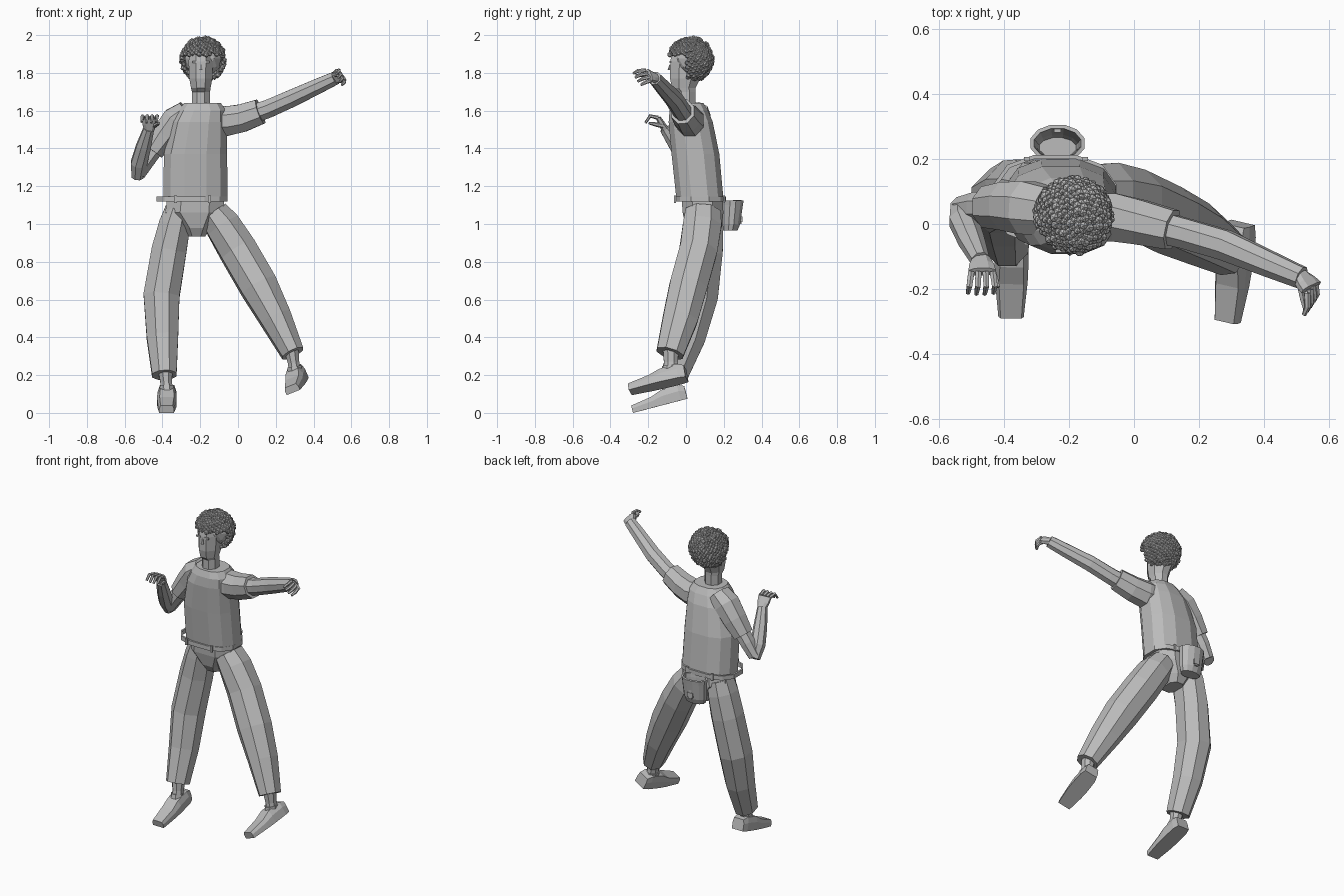
import bpy, bmesh, math, random
from mathutils import Vector, Matrix

cube = bpy.data.objects.get("Cube")
if cube:
    bpy.data.objects.remove(cube, do_unlink=True)
random.seed(4)

grey = bpy.data.materials.new("plain_grey")
grey.use_nodes = True
grey.diffuse_color = (0.5, 0.5, 0.5, 1)
grey.node_tree.nodes["Principled BSDF"].inputs["Base Color"].default_value = (0.5, 0.5, 0.5, 1)


def finish(name, bm):
    bmesh.ops.recalc_face_normals(bm, faces=bm.faces)
    mesh = bpy.data.meshes.new(name)
    bm.to_mesh(mesh)
    bm.free()
    mesh.materials.append(grey)
    obj = bpy.data.objects.new(name, mesh)
    bpy.context.collection.objects.link(obj)
    return obj


def bridge(bm, rings, caps=(True, True)):
    n = len(rings[0])
    for a, b in zip(rings, rings[1:]):
        for i in range(n):
            j = (i + 1) % n
            bm.faces.new((a[i], a[j], b[j], b[i]))
    for ring, cap in zip((rings[0], rings[-1]), caps):
        if cap:
            bm.faces.new(ring)


def loft(name, stations, sides=8, level=False, ref=(1, 0, 0), power=1.0, caps=(True, True)):
    """Skin through stations of (centre, radius_u, radius_v)."""
    bm = bmesh.new()
    rings = []
    centres = [Vector(s[0]) for s in stations]
    for k, (c, ru, rv) in enumerate(stations):
        u, v = Vector((1, 0, 0)), Vector((0, 1, 0))
        if not level:
            t = (centres[min(k + 1, len(centres) - 1)] - centres[max(k - 1, 0)]).normalized()
            u = Vector(ref)
            u = (u - t * u.dot(t)).normalized()
            v = t.cross(u)
        ring = []
        for i in range(sides):
            a = math.tau * (i + 0.5) / sides
            x, y = math.cos(a), math.sin(a)
            x = math.copysign(abs(x) ** power, x)
            y = math.copysign(abs(y) ** power, y)
            ring.append(bm.verts.new(centres[k] + u * ru * x + v * rv * y))
        rings.append(ring)
    bridge(bm, rings, caps)
    return finish(name, bm)


def box(name, centre, size):
    bm = bmesh.new()
    bmesh.ops.create_cube(bm, size=1, matrix=Matrix.Translation(centre) @ Matrix.Diagonal((*size, 1)))
    return finish(name, bm)


def shell(obj, thickness):
    mod = obj.modifiers.new("thickness", "SOLIDIFY")
    mod.thickness = thickness
    mod.offset = 0


# Shirt, hips and crotch
loft("shirt", [((-.225, .075, 1.12), .175, .128), ((-.225, .05, 1.37), .172, .13),
               ((-.205, .025, 1.54), .15, .12), ((-.19, .015, 1.6), .13, .105),
               ((-.188, .01, 1.64), .1, .085)], sides=12, level=True, power=.8)
loft("hips", [((-.225, .085, 1.14), .16, .115), ((-.23, .09, 1.06), .165, .115),
              ((-.22, .095, .98), .08, .1), ((-.22, .095, .935), .05, .07)], level=True, power=.8)

# Belt with loops
belt = loft("belt", [((-.243, .075, 1.118), .188, .135), ((-.243, .075, 1.146), .188, .135)],
            sides=12, level=True, power=.8, caps=(False, False))
shell(belt, .012)
for i, x in enumerate((-.33, -.15)):
    for y in (-.058, .2):
        box(f"belt_loop_{i}_{'front' if y < 0 else 'back'}", (x, y, 1.132), (.016, .012, .04))

# Open pouch hanging at the back
pouch = loft("pouch", [((-.235, .235, .97), .062, .035), ((-.235, .24, 1.0), .07, .042),
                       ((-.235, .247, 1.1), .077, .05), ((-.235, .248, 1.125), .08, .053)],
             sides=12, level=True, caps=(True, False))
shell(pouch, .012)
box("pouch_strap", (-.235, .288, 1.06), (.022, .014, .12))
box("pouch_buckle", (-.235, .292, 1.025), (.04, .012, .03))

# Trouser legs
loft("right_trouser", [((-.315, .095, 1.08), .075, .1), ((-.335, .098, 1.0), .09, .108),
                       ((-.365, .095, .86), .1, .108), ((-.405, .07, .62), .103, .108),
                       ((-.4, .015, .4), .09, .095), ((-.39, -.062, .2), .07, .078)])
loft("left_trouser", [((-.13, .09, 1.06), .085, .1), ((-.08, .085, .99), .1, .11),
                      ((0, .065, .86), .107, .108), ((.11, .012, .67), .107, .108),
                      ((.2, -.03, .5), .09, .1), ((.29, -.085, .315), .065, .078)])


# Ankles and shoes
def shoe(name, heel, toe, up, ankle_top):
    heel, toe = Vector(heel), Vector(toe)
    forward = (toe - heel).normalized()
    up = Vector(up)
    up = (up - forward * up.dot(forward)).normalized()
    right = forward.cross(up)
    length = (toe - heel).length
    bm = bmesh.new()
    rings = []
    for d, top, wide, narrow in ((0, .07, .04, .034), (.12, .085, .049, .038),
                                 (.42, .08, .052, .036), (.62, .058, .05, .038), (1, .04, .039, .032)):
        c = heel + forward * length * d
        rings.append([bm.verts.new(c + right * s * w + up * h) for s, w, h in
                      ((-1, wide, 0), (1, wide, 0), (1, wide, top * .6),
                       (1, narrow, top), (-1, narrow, top), (-1, wide, top * .6))])
    bridge(bm, rings)
    finish(name + "_shoe", bm)
    base = heel + forward * .08 + up * .05
    top = Vector(ankle_top)
    loft(name + "_ankle", [(base, .036, .045), (base.lerp(top, .45), .033, .04), (top, .042, .045)])
    collar = base.lerp(top, .3)
    loft(name + "_shoe_collar", [(base, .042, .054), (collar, .04, .05)])


shoe("right", (-.375, .008, .075), (-.378, -.28, 0), (0, 0, 1), (-.385, -.062, .23))
shoe("left", (.335, .005, .178), (.293, -.295, .108), (-.37, 0, .93), (.282, -.08, .34))

# Head and neck
loft("head", [((-.196, -.002, 1.6), .052, .055), ((-.196, -.002, 1.7), .052, .056),
              ((-.197, -.012, 1.72), .056, .068), ((-.197, -.005, 1.77), .066, .086),
              ((-.197, 0, 1.86), .07, .09), ((-.195, .01, 1.94), .062, .085)], level=True)
loft("nose", [((-.197, -.082, 1.845), .006, .006), ((-.197, -.086, 1.815), .011, .012)],
     sides=6, level=True)
for side, x in (("right", -.227), ("left", -.167)):
    box(side + "_eye", (x, -.083, 1.857), (.03, .008, .011))

# Curly hair: a core with many small curls around the hairline
bm = bmesh.new()
middle = Vector((-.185, .025, 1.871))
bmesh.ops.create_icosphere(bm, subdivisions=2, radius=.1,
                           matrix=Matrix.Translation(middle + Vector((0, .015, .005))))
count = 520
for i in range(count):
    z = 1 - 2 * (i + .5) / count
    a = i * math.pi * (3 - math.sqrt(5))
    r = math.sqrt(1 - z * z)
    p = middle + Vector((r * math.cos(a), r * math.sin(a), z)) * random.uniform(.105, .116)
    if p.z > 1.895 or (p.y > .005 and p.z > 1.765):
        bmesh.ops.create_icosphere(bm, subdivisions=1, radius=random.uniform(.011, .016),
                                   matrix=Matrix.Translation(p))
finish("curly_hair", bm)

# Sleeves and arms
loft("left_sleeve", [((-.16, .02, 1.55), .08, .085), ((-.06, .02, 1.545), .08, .085),
                     ((.02, .005, 1.56), .074, .08), ((.118, -.018, 1.595), .066, .072)],
     ref=(0, 1, 0))
loft("left_arm", [((.06, -.005, 1.575), .052, .055), ((.16, -.03, 1.61), .05, .052),
                  ((.28, -.065, 1.663), .05, .05), ((.42, -.125, 1.728), .042, .044),
                  ((.515, -.165, 1.772), .036, .038)], ref=(0, 1, 0))
loft("right_sleeve", [((-.27, .04, 1.6), .08, .06), ((-.33, .05, 1.55), .088, .08),
                      ((-.39, .055, 1.47), .08, .075), ((-.45, .052, 1.385), .068, .062)],
     ref=(0, 1, 0))
loft("right_upper_arm", [((-.41, .052, 1.44), .055, .05), ((-.48, .05, 1.34), .052, .046),
                         ((-.527, .045, 1.265), .042, .04)], ref=(0, 1, 0))
loft("right_forearm", [((-.532, .055, 1.25), .034, .036), ((-.525, .01, 1.32), .046, .044),
                       ((-.5, -.05, 1.41), .042, .04), ((-.472, -.112, 1.505), .03, .03)])


# Hands with four fingers and a thumb
def hand(name, wrist, knuckle, bend, tip, across, thumb):
    across = Vector(across).normalized()
    wrist, knuckle, bend, tip = map(Vector, (wrist, knuckle, bend, tip))
    loft(name + "_palm", [(wrist, .028, .022), (wrist.lerp(knuckle, .5), .04, .018),
                          (knuckle, .045, .014)], ref=across, power=.8)
    for i in range(4):
        s = i - 1.5
        shift = across * s * .022
        spread = across * s * .026
        reach = .88 if i in (0, 3) else 1
        loft(f"{name}_finger_{i + 1}", [(knuckle + shift, .011, .011), (bend + spread, .01, .01),
                                        (bend.lerp(tip, reach) + spread, .007, .007)],
             sides=6, ref=across)
    root = wrist.lerp(knuckle, .3) + across * thumb * .025
    end = bend.lerp(tip, .2) + across * thumb * .05 - Vector((0, 0, .03))
    loft(name + "_thumb", [(root, .013, .013), (root.lerp(end, .6), .011, .011), (end, .007, .007)],
         sides=6, ref=across)


hand("right", (-.47, -.11, 1.5), (-.467, -.147, 1.562), (-.467, -.19, 1.572), (-.472, -.215, 1.535),
     (1, 0, 0), 1)
hand("left", (.51, -.16, 1.77), (.545, -.195, 1.788), (.548, -.235, 1.78), (.535, -.262, 1.765),
     (.35, .5, -.75), -1)
